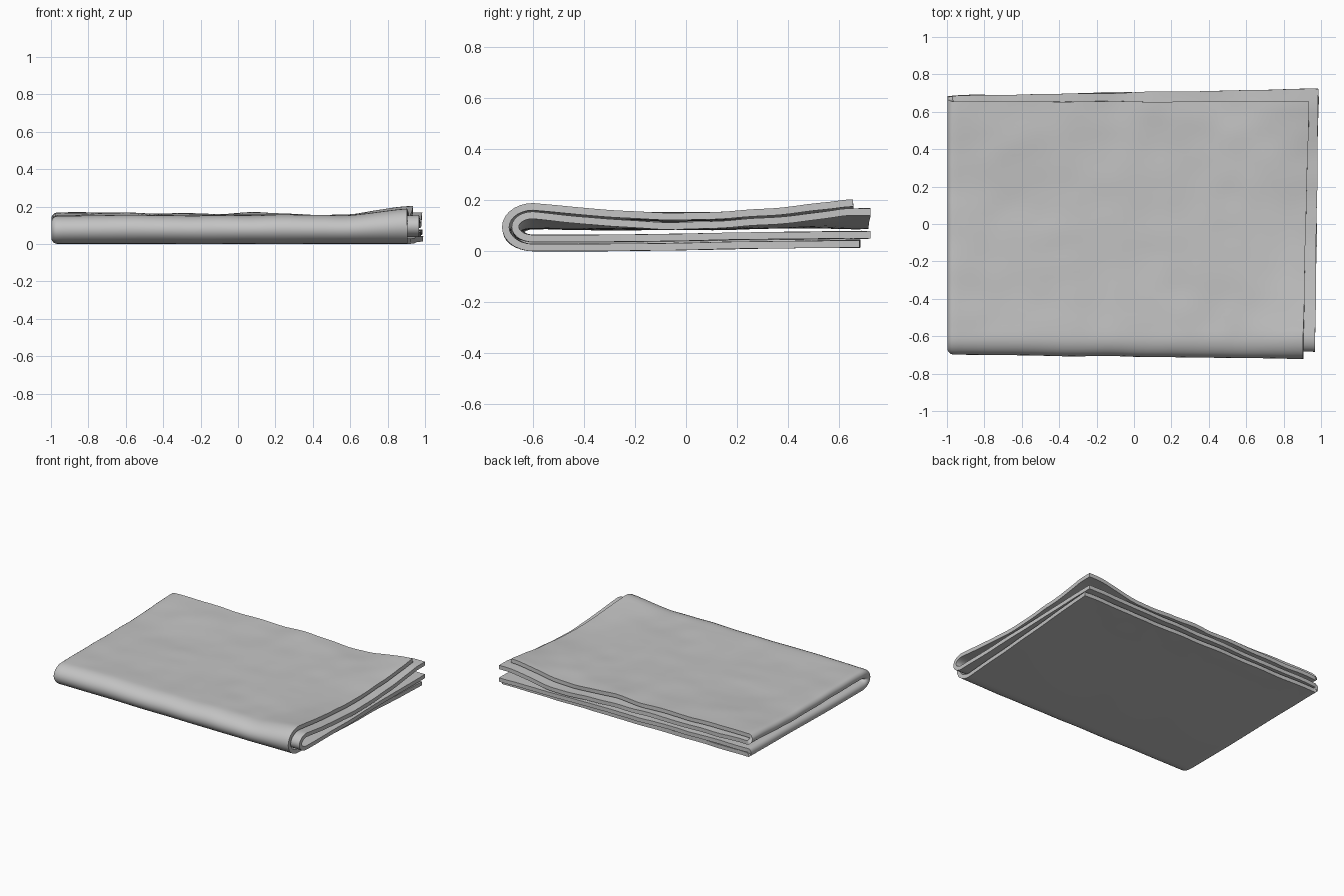
import bpy, bmesh, math
from mathutils import Vector, noise

cube = bpy.data.objects.get("Cube")
if cube:
    bpy.data.objects.remove(cube, do_unlink=True)

grey = bpy.data.materials.new("grey_cloth")
grey.use_nodes = True
colour = (0.55, 0.55, 0.55, 1)
grey.diffuse_color = colour
grey.node_tree.nodes["Principled BSDF"].inputs["Base Color"].default_value = colour

THICK = 0.028      # cloth thickness
GAP = 0.036        # spacing between stacked sheets
FOLD_Y = -0.60     # where the front fold starts to turn


def lerp(a, b, f):
    return a + (b - a) * f


def smooth(a, b, v):
    f = min(max((v - a) / (b - a), 0), 1)
    return f * f * (3 - 2 * f)


def ripple(x, y, scale, seed):
    return noise.noise(Vector((x * scale, y * scale, seed)))


def top_height(x, y):
    """Upper surface: gentle sag, raised back edge, corners flaring at the open end."""
    back = smooth(0.1, 0.65, y)
    flare = smooth(0.55, 0.92, x) * min((y / 0.62) ** 2, 1)
    z = 0.153 + 0.016 * back * (1 - 0.6 * smooth(0, 0.5, x)) + 0.046 * flare
    return z + 0.009 * ripple(x, y, 2.3, 3) + 0.004 * ripple(x, y, 6, 8)


def bottom_height(x, y):
    return 0.003 + 0.013 * smooth(-0.4, 0.6, y) + 0.002 * ripple(x, y, 3, 5)


def sheet_z(x, y, depth, side):
    """Middle of a sheet; depth 0 is the outer sheet and 1 the inner one."""
    inset = THICK / 2 + GAP * depth
    edge = smooth(0.45, 0.7, y) * 0.005 * ripple(x, y, 5, 20 + 7 * side + 3 * depth)
    if side > 0:
        return top_height(x, y) - inset + edge
    return bottom_height(x, y) + inset + abs(edge)


def back_edge(x, depth, side):
    outer = 0.655 if side > 0 else 0.68
    inner = 0.685 + 0.019 * (x + 1)
    return lerp(outer, inner, depth) + 0.007 * ripple(x, depth, 4, 11 + side)


def cloth_point(x, depth, path):
    """Path runs from the bottom back edge, round the front fold, to the top back edge."""
    kind, f = path
    if kind:
        y = lerp(FOLD_Y, back_edge(x, depth, kind), f)
        return y, sheet_z(x, y, depth, kind)
    nose = -0.684 - 0.012 * (x + 1) + 0.038 * depth + 0.004 * ripple(x, depth, 4, 31)
    low = sheet_z(x, FOLD_Y, depth, -1)
    high = sheet_z(x, FOLD_Y, depth, 1)
    y = FOLD_Y + (nose - FOLD_Y) * math.cos(f)
    return y, (low + high) / 2 + (high - low) / 2 * math.sin(f)


def open_end(depth, path):
    """Where each sheet stops at the open left end."""
    kind, f = path
    along = f if kind else 0
    outer = lerp(0.905, 0.935, along) if kind >= 0 else lerp(0.905, 0.99, along)
    inner = lerp(0.968, 0.985, along)
    return lerp(outer, inner, depth) + 0.006 * ripple(along, kind, 4, 40 + depth)


# Path around the front fold, and hairpin across the width around the closed end
FLAT, TURN, WIDE, PIN = 44, 14, 64, 8
paths = [(-1, 1 - i / FLAT) for i in range(FLAT)]
paths += [(0, math.pi * (i / TURN - 0.5)) for i in range(TURN + 1)]
paths += [(1, (i + 1) / FLAT) for i in range(FLAT)]
hairpin = [(0, 1 - i / WIDE, 0) for i in range(WIDE)]
hairpin += [((1 - math.cos(math.pi * i / PIN)) / 2, 0, math.sin(math.pi * i / PIN))
            for i in range(PIN + 1)]
hairpin += [(1, (i + 1) / WIDE, 0) for i in range(WIDE)]

# One continuous sheet, folded twice
bm = bmesh.new()
rows = []
for path in paths:
    row = []
    for depth, across, bulge in hairpin:
        x = lerp(-0.966, open_end(depth, path), across) - 0.018 * bulge
        y, z = cloth_point(x, depth, path)
        row.append(bm.verts.new((x, y, z)))
    rows.append(row)
for a, b in zip(rows, rows[1:]):
    for i in range(len(a) - 1):
        bm.faces.new((a[i], a[i + 1], b[i + 1], b[i]))
bmesh.ops.recalc_face_normals(bm, faces=bm.faces)
mesh = bpy.data.meshes.new("folded_cloth")
bm.to_mesh(mesh)
bm.free()
mesh.materials.append(grey)
cloth = bpy.data.objects.new("folded_cloth", mesh)
bpy.context.collection.objects.link(cloth)

# Give the sheet its thickness and soft shading
solid = cloth.modifiers.new("thickness", 'SOLIDIFY')
solid.thickness = THICK
solid.offset = 0
for ob in bpy.context.selected_objects:
    ob.select_set(False)
bpy.context.view_layer.objects.active = cloth
cloth.select_set(True)
bpy.ops.object.modifier_apply(modifier=solid.name)
bpy.ops.object.shade_smooth_by_angle(angle=math.radians(45))

# Rest the cloth on the ground
lowest = min(v.co.z for v in cloth.data.vertices)
for v in cloth.data.vertices:
    v.co.z -= lowest
